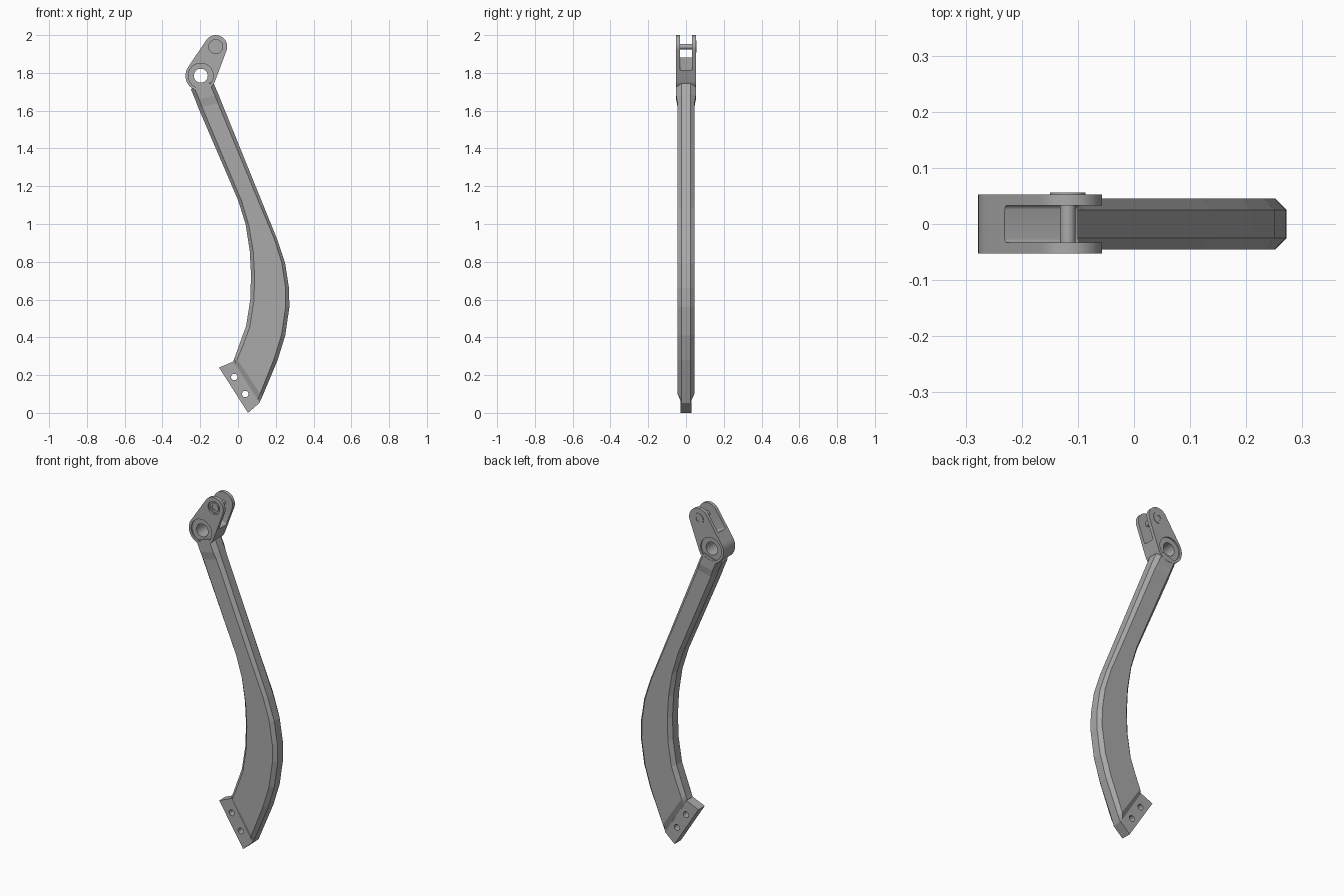
import bpy, bmesh, math
from mathutils import Vector

cube = bpy.data.objects.get("Cube")
if cube:
    bpy.data.objects.remove(cube, do_unlink=True)

grey = bpy.data.materials.new("metal grey")
grey.use_nodes = True
grey.diffuse_color = (0.4, 0.4, 0.4, 1)
grey.node_tree.nodes["Principled BSDF"].inputs["Base Color"].default_value = (0.4, 0.4, 0.4, 1)


def finish(name, bm):
    bmesh.ops.recalc_face_normals(bm, faces=bm.faces)
    mesh = bpy.data.meshes.new(name)
    bm.to_mesh(mesh)
    bm.free()
    mesh.materials.append(grey)
    ob = bpy.data.objects.new(name, mesh)
    bpy.context.collection.objects.link(ob)
    return ob


def loft(name, rings):
    """Skin a list of equal closed rings and cap both ends."""
    bm = bmesh.new()
    rows = [[bm.verts.new(p) for p in ring] for ring in rings]
    for a, b in zip(rows, rows[1:]):
        for i in range(len(a)):
            j = (i + 1) % len(a)
            bm.faces.new((a[i], a[j], b[j], b[i]))
    bm.faces.new(rows[0])
    bm.faces.new(rows[-1])
    return finish(name, bm)


def prism(name, outline, y0, y1):
    return loft(name, [[(x, y, z) for x, z in outline] for y in (y0, y1)])


def circle(c, r, n=32, start=0.0, sweep=math.tau):
    return [(c[0] + r * math.cos(start + sweep * i / n),
             c[1] + r * math.sin(start + sweep * i / n)) for i in range(n)]


def cut(ob, cutter):
    cutter.hide_render = True
    mod = ob.modifiers.new("cut", "BOOLEAN")
    mod.operation = "DIFFERENCE"
    mod.solver = "EXACT"
    mod.object = cutter
    bpy.context.view_layer.objects.active = ob
    bpy.ops.object.modifier_apply(modifier=mod.name)
    bpy.data.objects.remove(cutter, do_unlink=True)


def smooth(ob):
    bpy.ops.object.select_all(action="DESELECT")
    ob.select_set(True)
    bpy.context.view_layer.objects.active = ob
    bpy.ops.object.shade_smooth_by_angle(angle=math.radians(25))


# Curved arm: left edge, right edge and half thickness at each station
stations = [
    ((-0.25, 1.715), (-0.133, 1.755), 0.052),
    ((-0.225, 1.655), (-0.103, 1.685), 0.052),
    ((-0.21, 1.615), (-0.087, 1.645), 0.045),
    ((0.0, 1.127), (0.14, 1.085), 0.045),
    ((0.04, 1.0), (0.209, 0.915), 0.045),
    ((0.062, 0.86), (0.25, 0.79), 0.045),
    ((0.069, 0.73), (0.27, 0.66), 0.045),
    ((0.065, 0.6), (0.272, 0.56), 0.045),
    ((0.043, 0.46), (0.25, 0.41), 0.045),
    ((0.01, 0.37), (0.21, 0.28), 0.045),
    ((-0.015, 0.3), (0.128, 0.085), 0.045),
    ((-0.025, 0.275), (0.114, 0.053), 0.03),
]
rings = []
for left, right, t in stations:
    a, b = Vector(left), Vector(right)
    d = (b - a).normalized() * 0.02
    half = [(a, -0.025), (a + d, -t), (b - d, -t), (b, -0.025)]
    front = [(p.x, y, p.y) for p, y in half]
    rings.append(front + [(x, -y, z) for x, y, z in reversed(front)])
arm = loft("curved_arm", rings)

# Mounting tab with two bolt holes
tab = prism("mounting_tab", [(-0.1, 0.24), (-0.01, 0.278), (0.02, 0.26),
                             (0.114, 0.09), (0.114, 0.053), (0.053, 0.0)], -0.029, 0.029)
for c in ((-0.02, 0.19), (0.038, 0.1)):
    cut(tab, prism("bolt_cutter", circle(c, 0.017, 20), -0.1, 0.1))
smooth(tab)

# Clevis: tapered capsule outline around the pivot and the pin
pivot, pin = Vector((-0.197, 1.785)), Vector((-0.118, 1.939))
R, r = 0.081, 0.061
axis = (pin - pivot).normalized()
side = Vector((-axis.y, axis.x))
angle = math.atan2(axis.y, axis.x)
spread = math.acos((R - r) / (pin - pivot).length)
outline = circle(pin, r, 24, angle - spread, 2 * spread * 24 / 23)
outline += circle(pivot, R, 32, angle + spread, (math.tau - 2 * spread) * 32 / 31)
clevis = prism("clevis", outline, -0.053, 0.053)

# Fork slot with rounded inner corners
corners = []
for cy, cz, start in ((0.026, 0.077, 0), (-0.026, 0.077, -90), (-0.026, 0.4, 180), (0.026, 0.4, 90)):
    if cz < 0.2:
        s = 1 if cy > 0 else -1
        arc = [(cy + s * 0.007 * math.cos(k * math.pi / 8),
                cz - 0.007 * math.sin(k * math.pi / 8)) for k in range(5)]
        corners += arc if s > 0 else arc[::-1]
    else:
        corners.append((cy + math.copysign(0.007, cy), cz))
slot_rings = []
for w in (-0.2, 0.2):
    ring = []
    for y, along in corners:
        p = pivot + axis * along + side * w
        ring.append((p.x, y, p.y))
    slot_rings.append(ring)
cut(clevis, loft("slot_cutter", slot_rings))

# Pivot bore, shallow counterbores and pin seat
cut(clevis, prism("bore_cutter", circle(pivot, 0.037), -0.2, 0.2))
for s in (-1, 1):
    cut(clevis, prism("counterbore_cutter", circle(pivot, 0.066, 40), s * 0.045, s * 0.1))
cut(clevis, prism("pin_seat_cutter", circle(pin, 0.037), -0.1, -0.043))
smooth(clevis)

# Cross pin with a socket head at the back and a nut at the front
shank = prism("pin_shank", circle(pin, 0.014, 24), -0.04, 0.04)
smooth(shank)
head = prism("pin_head", circle(pin, 0.032), 0.045, 0.056)
nut = prism("pin_nut", circle(pin, 0.027), -0.05, -0.04)
cut(head, prism("socket_cutter", circle(pin, 0.016, 6), 0.049, 0.1))
cut(nut, prism("socket_cutter", circle(pin, 0.016, 6), -0.1, -0.045))
smooth(head)
smooth(nut)
